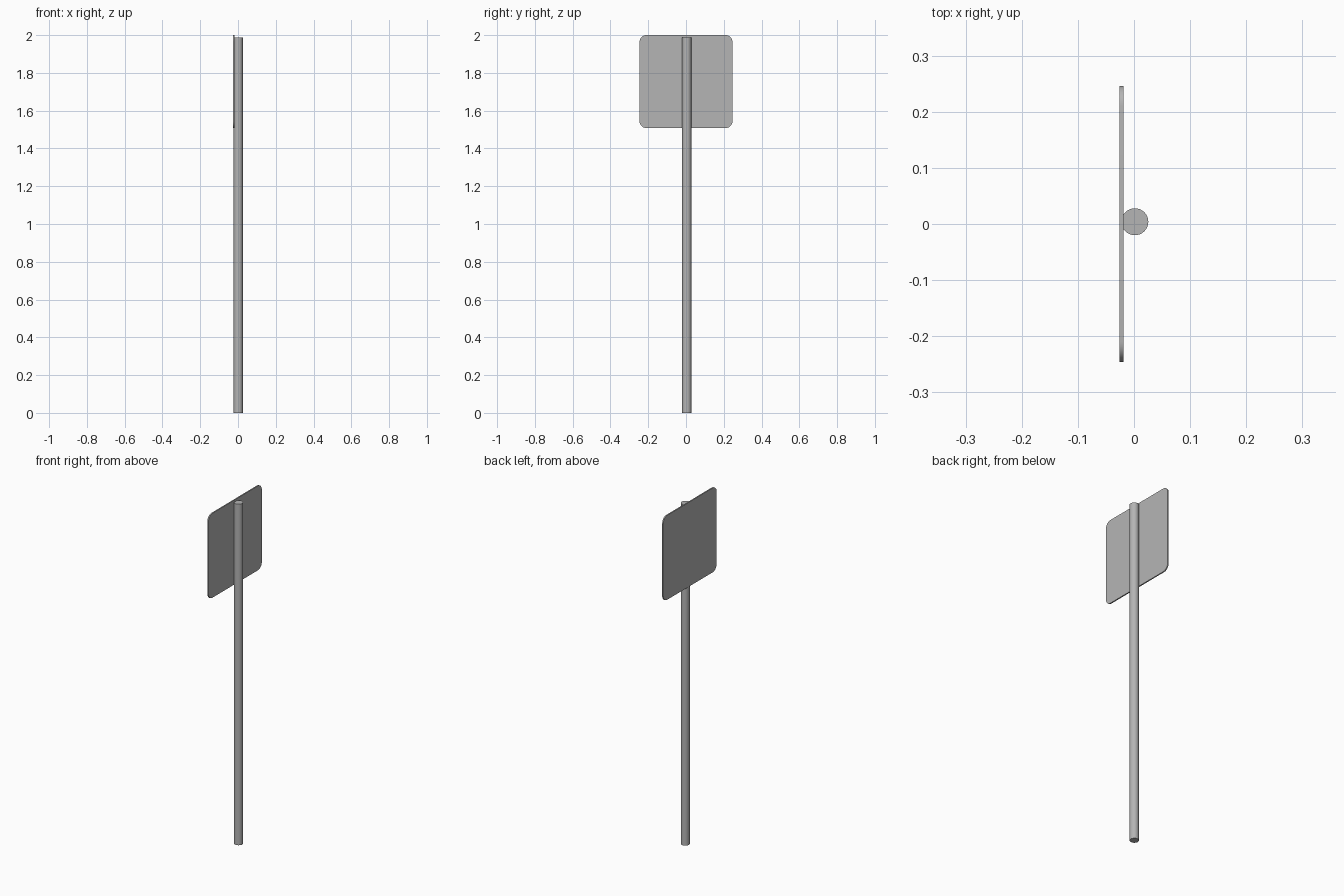
import bpy, bmesh, math

if "Cube" in bpy.data.objects:
    bpy.data.objects.remove(bpy.data.objects["Cube"])

grey = bpy.data.materials.new("plain grey")
grey.diffuse_color = (0.46, 0.46, 0.46, 1)
grey.use_nodes = True
grey.node_tree.nodes["Principled BSDF"].inputs["Base Color"].default_value = grey.diffuse_color


def add_object(name, bm):
    bmesh.ops.recalc_face_normals(bm, faces=bm.faces)
    mesh = bpy.data.meshes.new(name)
    bm.to_mesh(mesh)
    bm.free()
    mesh.materials.append(grey)
    obj = bpy.data.objects.new(name, mesh)
    bpy.context.collection.objects.link(obj)
    bpy.ops.object.select_all(action='DESELECT')
    obj.select_set(True)
    bpy.context.view_layer.objects.active = obj
    bpy.ops.object.shade_smooth_by_angle(angle=math.radians(35))
    return obj


# round post
POST_R, POST_H = 0.024, 1.988
bm = bmesh.new()
bmesh.ops.create_cone(bm, cap_ends=True, segments=32,
                      radius1=POST_R, radius2=POST_R, depth=POST_H)
bmesh.ops.translate(bm, verts=bm.verts, vec=(0.0015, 0.004, POST_H / 2))
add_object("post", bm)

# square sign plate with rounded corners, fixed to the -x side of the post
HALF, CORNER, STEPS = 0.246, 0.036, 8
X0, X1, ZC = -0.0255, -0.0185, 2.0 - 0.246
bm = bmesh.new()
outline = []
for quarter, (sy, sz) in enumerate([(1, 1), (-1, 1), (-1, -1), (1, -1)]):
    for i in range(STEPS + 1):
        a = math.radians(90) * (quarter + i / STEPS)
        outline.append(bm.verts.new((X0,
                                     sy * (HALF - CORNER) + CORNER * math.cos(a),
                                     ZC + sz * (HALF - CORNER) + CORNER * math.sin(a))))
face = bm.faces.new(outline)
ext = bmesh.ops.extrude_face_region(bm, geom=[face], use_keep_orig=True)
moved = [g for g in ext["geom"] if isinstance(g, bmesh.types.BMVert)]
bmesh.ops.translate(bm, verts=moved, vec=(X1 - X0, 0, 0))
add_object("sign_plate", bm)
